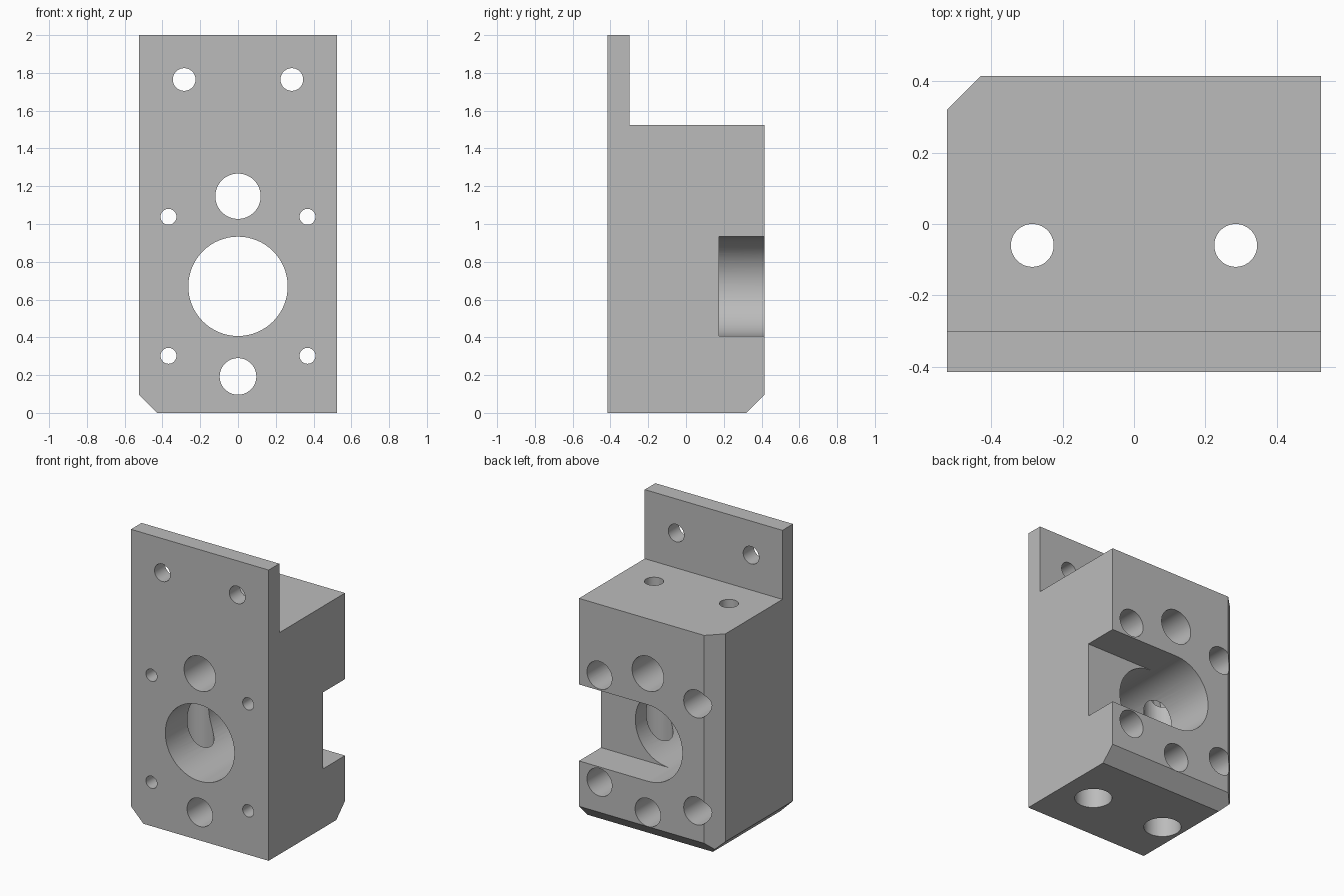
import bpy, bmesh
from math import pi
from mathutils import Matrix, Vector

if "Cube" in bpy.data.objects:
    bpy.data.objects.remove(bpy.data.objects["Cube"], do_unlink=True)

HX, HY = 0.524, 0.415      # half width and half depth
TOP, SHELF = 2.0, 1.525    # plate top and block top
CHAMFER = 0.095
BORE_Z, BORE_R = 0.67, 0.263

grey = bpy.data.materials.new("plain grey")
grey.use_nodes = True
grey.diffuse_color = (0.5, 0.5, 0.5, 1)
grey.node_tree.nodes["Principled BSDF"].inputs["Base Color"].default_value = (0.5, 0.5, 0.5, 1)


def make_object(name, bm):
    bmesh.ops.recalc_face_normals(bm, faces=bm.faces)
    mesh = bpy.data.meshes.new(name)
    bm.to_mesh(mesh)
    bm.free()
    mesh.materials.append(grey)
    obj = bpy.data.objects.new(name, mesh)
    bpy.context.collection.objects.link(obj)
    return obj


def cut(obj, bm):
    """Subtract a temporary cutter from obj."""
    cutter = make_object("cutter", bm)
    cutter.hide_render = True
    mod = obj.modifiers.new("cut", 'BOOLEAN')
    mod.operation, mod.solver, mod.object = 'DIFFERENCE', 'EXACT', cutter
    bpy.context.view_layer.objects.active = obj
    bpy.ops.object.modifier_apply(modifier=mod.name)
    bpy.data.objects.remove(cutter, do_unlink=True)


def drill(obj, axis, u, v, radius, start, end):
    """Round hole along y at (x=u, z=v), or along z at (x=u, y=v)."""
    mid = (start + end) / 2
    if axis == 'Y':
        place = Matrix.Translation((u, mid, v)) @ Matrix.Rotation(pi / 2, 4, 'X')
    else:
        place = Matrix.Translation((u, v, mid))
    bm = bmesh.new()
    bmesh.ops.create_cone(bm, cap_ends=True, segments=64, radius1=radius,
                          radius2=radius, depth=end - start, matrix=place)
    cut(obj, bm)


# Block with upright mounting plate: L-shaped side profile pushed across x
bm = bmesh.new()
profile = [(-HY, 0), (HY, 0), (HY, SHELF), (-0.30, SHELF), (-0.30, TOP), (-HY, TOP)]
face = bm.faces.new([bm.verts.new((-HX, y, z)) for y, z in profile])
side = bmesh.ops.extrude_face_region(bm, geom=[face])["geom"]
bmesh.ops.translate(bm, vec=(2 * HX, 0, 0),
                    verts=[g for g in side if isinstance(g, bmesh.types.BMVert)])

# Three chamfers meeting at the lower back right corner
corner = Vector((-HX, HY, 0))
for normal in ((-1, 0, -1), (0, 1, -1), (-1, 1, 0)):
    n = Vector(normal)
    bmesh.ops.bisect_plane(bm, geom=bm.verts[:] + bm.edges[:] + bm.faces[:],
                           plane_co=corner - n * (CHAMFER / 2), plane_no=n, clear_outer=True)
    bmesh.ops.holes_fill(bm, edges=[e for e in bm.edges if e.is_boundary])
bracket = make_object("motor_bracket", bm)

# Main bore and the side slot that opens to the left
drill(bracket, 'Y', 0, BORE_Z, BORE_R, -0.6, 0.6)
bm = bmesh.new()
bmesh.ops.create_cube(bm, size=1, matrix=Matrix.Translation((0.4, 0.475, BORE_Z))
                      @ Matrix.Diagonal((0.8, 0.6, 2 * BORE_R, 1)))
cut(bracket, bm)

# Rod holes above and below the bore
drill(bracket, 'Y', 0, 1.147, 0.12, -0.6, 0.6)
drill(bracket, 'Y', 0, 0.193, 0.097, -0.6, 0.6)

for s in (-1, 1):
    # Plate holes
    drill(bracket, 'Y', s * 0.285, 1.765, 0.06, -0.6, 0)
    # Vertical bolt holes, widened from below
    drill(bracket, 'Z', s * 0.285, -0.06, 0.06, -0.2, 1.8)
    drill(bracket, 'Z', s * 0.285, -0.06, 0.118, -0.2, 1.285)
    # Motor screw holes, widened from the back
    for z in (0.302, 1.038):
        drill(bracket, 'Y', s * 0.368, z, 0.042, -0.6, 0.6)
        drill(bracket, 'Y', s * 0.368, z, 0.095, -0.29, 0.6)

# Smooth round walls, sharp edges elsewhere
bpy.ops.object.select_all(action='DESELECT')
bracket.select_set(True)
bpy.context.view_layer.objects.active = bracket
bpy.ops.object.shade_smooth_by_angle(angle=pi / 6)
